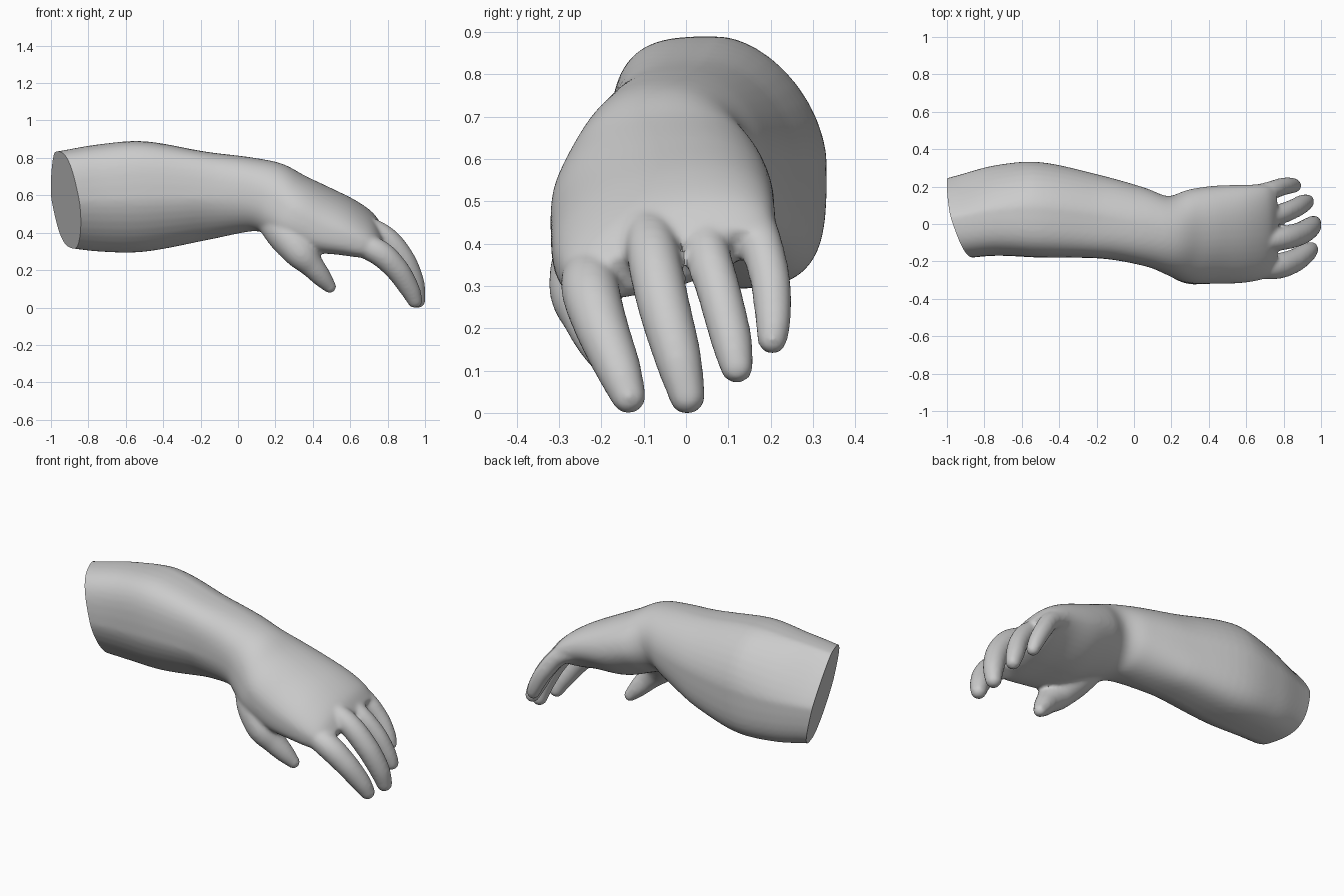
import bpy, bmesh
from math import sin, cos, tau
from mathutils import Vector

cube = bpy.data.objects.get("Cube")
if cube:
    bpy.data.objects.remove(cube)

skin = bpy.data.materials.new("plain grey skin")
skin.use_nodes = True
GREY = (0.6, 0.6, 0.6, 1)
skin.diffuse_color = GREY
skin.node_tree.nodes["Principled BSDF"].inputs["Base Color"].default_value = GREY

bm = bmesh.new()
SIDES = 40
# Corner roundness per quadrant: top back, top front, bottom front, bottom back
ELBOW_CORNERS = Vector((1.6, 0.65, 1.3, 0.6))
ARM_CORNERS = Vector((1.15, 0.58, 1.25, 0.55))
HAND_CORNERS = Vector((0.9, 1.0, 0.65, 1.1))


def spline(keys, steps=6):
    """Catmull-Rom samples through rows of numbers."""
    keys = [Vector(k) for k in keys]
    out = []
    for i in range(len(keys) - 1):
        a, b = keys[max(i - 1, 0)], keys[i]
        c, d = keys[i + 1], keys[min(i + 2, len(keys) - 1)]
        for s in range(steps):
            t = s / steps
            out.append(b + (c - a) * (t / 2)
                       + (a * 2 - b * 5 + c * 4 - d) * (t * t / 2)
                       + (b * 3 - a - c * 3 + d) * (t ** 3 / 2))
    return out + [keys[-1]]


def loft(rings):
    """Skin a row of closed rings and cap both ends."""
    loops = [[bm.verts.new(p) for p in ring] for ring in rings]
    for a, b in zip(loops, loops[1:]):
        for i in range(SIDES):
            j = (i + 1) % SIDES
            bm.faces.new((a[i], a[j], b[j], b[i]))
    bm.faces.new(loops[0][::-1])
    bm.faces.new(loops[-1])


def power(v, e):
    return abs(v) ** e * (1 if v >= 0 else -1)


def ramp(x, start, end):
    return min(max((x - start) / (end - start), 0), 1)


def limb_ring(key):
    """Rounded section between a top and a bottom point, rolled by tilt."""
    tx, tz, bx, bz, y0, y1, tilt = key
    mid = Vector(((tx + bx) / 2, (y0 + y1) / 2, (tz + bz) / 2))
    up = Vector(((tx - bx) / 2, 0, (tz - bz) / 2))
    corners = ELBOW_CORNERS.lerp(ARM_CORNERS, ramp(mid.x, -0.95, -0.55))
    corners = corners.lerp(HAND_CORNERS, ramp(mid.x, -0.2, 0.25))
    ring = []
    for i in range(SIDES):
        a = tau * (i + 0.5) / SIDES
        e = corners[i * 4 // SIDES]
        y = power(cos(a), e) * (y1 - y0) / 2
        ring.append(mid + up * power(sin(a), e) + Vector((0, y, y * tilt)))
    return ring


def digit(path):
    """Round tapering finger through x, y, z, radius keys, with a domed tip."""
    rows = spline(path)
    pts = [Vector(r[:3]) for r in rows]
    rad = [r[3] for r in rows]
    end = (pts[-1] - pts[-2]).normalized()
    base, r = pts[-1], rad[-1]
    for k in (0.25, 0.5, 0.7, 0.85, 0.95):
        pts.append(base + end * r * k)
        rad.append(r * (1 - k * k) ** 0.5)
    rings = []
    for i, p in enumerate(pts):
        t = (pts[min(i + 1, len(pts) - 1)] - pts[max(i - 1, 0)]).normalized()
        side = Vector((0, 1, 0))
        side = (side - t * side.dot(t)).normalized()
        up = t.cross(side)
        rings.append([p + (side * cos(tau * j / SIDES) + up * sin(tau * j / SIDES)) * rad[i]
                      for j in range(SIDES)])
    loft(rings)


# Forearm, wrist and palm: top x z, bottom x z, y range, tilt
limb = [(-1.2, .80, -1.2, .36, -.18, .19, 0),
        (-.95, .845, -.95, .33, -.185, .26, 0),
        (-.74, .88, -.74, .305, -.17, .315, 0),
        (-.50, .895, -.50, .305, -.18, .33, 0),
        (-.18, .84, -.18, .365, -.185, .26, 0),
        (.06, .81, .04, .41, -.225, .195, 0),
        (.23, .775, .12, .41, -.27, .15, .05),
        (.36, .705, .22, .375, -.315, .185, .10),
        (.48, .645, .37, .32, -.32, .205, .15),
        (.62, .57, .53, .31, -.315, .21, .2),
        (.72, .495, .65, .30, -.295, .21, .22),
        (.77, .415, .72, .315, -.26, .195, .24)]
loft([limb_ring(k) for k in spline(limb)])

# Index, middle, ring and little finger, then thumb: x, y, z, radius
digit([(.58, -.22, .37, .06), (.74, -.227, .305, .069), (.84, -.202, .215, .064),
       (.91, -.16, .11, .054), (.94, -.136, .045, .042)])
digit([(.60, -.09, .47, .055), (.77, -.08, .39, .062), (.875, -.055, .27, .062),
       (.935, -.02, .14, .056), (.955, .003, .045, .043)])
digit([(.60, .04, .475, .05), (.755, .05, .39, .053), (.845, .08, .285, .052),
       (.895, .107, .18, .049), (.92, .12, .115, .040)])
digit([(.56, .15, .485, .045), (.70, .172, .425, .05), (.785, .199, .32, .048),
       (.835, .206, .23, .043), (.855, .204, .18, .036)])
digit([(.14, -.10, .52, .08), (.245, -.19, .41, .105), (.325, -.235, .305, .09),
       (.39, -.225, .23, .066), (.445, -.20, .165, .052), (.485, -.18, .118, .036)])

mesh = bpy.data.meshes.new("arm_and_hand")
bmesh.ops.recalc_face_normals(bm, faces=bm.faces)
bm.to_mesh(mesh)
bm.free()
arm = bpy.data.objects.new("arm_and_hand", mesh)
bpy.context.collection.objects.link(arm)
bpy.context.view_layer.objects.active = arm
arm.select_set(True)

# Fuse the parts into one skin and soften the joins
remesh = arm.modifiers.new("fuse", 'REMESH')
remesh.mode = 'VOXEL'
remesh.voxel_size = 0.01
soften = arm.modifiers.new("soften", 'SMOOTH')
soften.factor = 0.5
soften.iterations = 12
for m in ("fuse", "soften"):
    bpy.ops.object.modifier_apply(modifier=m)

# Slanted flat cut at the elbow
bm = bmesh.new()
bm.from_mesh(arm.data)
cut = bmesh.ops.bisect_plane(bm, geom=bm.verts[:] + bm.edges[:] + bm.faces[:],
                             plane_co=(-.925, .02, .588), plane_no=(-1, -.35, -.22),
                             clear_outer=True)
rim = [e for e in cut["geom_cut"] if isinstance(e, bmesh.types.BMEdge)]
bmesh.ops.contextual_create(bm, geom=rim)
# Settle the model on the ground, centred along its length
low = min(v.co.z for v in bm.verts)
mid = (min(v.co.x for v in bm.verts) + max(v.co.x for v in bm.verts)) / 2
bmesh.ops.translate(bm, verts=bm.verts, vec=(-mid, 0, -low))
bmesh.ops.recalc_face_normals(bm, faces=bm.faces)
bm.to_mesh(arm.data)
bm.free()

arm.data.materials.clear()
arm.data.materials.append(skin)
bpy.ops.object.shade_smooth_by_angle(angle=0.7)
